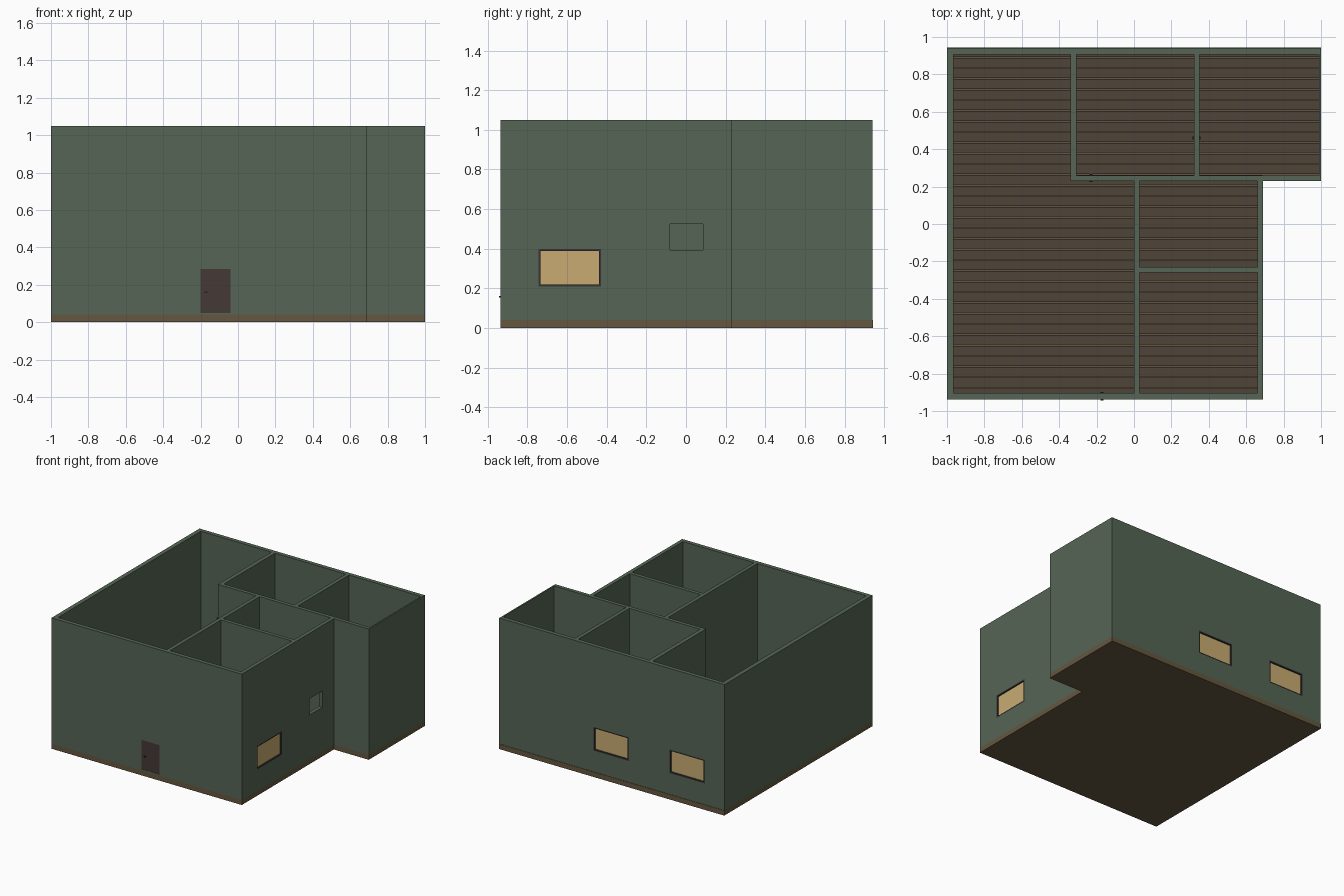
import bpy, bmesh

if "Cube" in bpy.data.objects:
    bpy.data.objects.remove(bpy.data.objects["Cube"])

Z0, Z1 = 0.04, 1.05      # wall bottom and top
F, B = -0.937, 0.94      # front and back faces


def mat(name, r, g, b):
    m = bpy.data.materials.new(name)
    m.diffuse_color = (r, g, b, 1)
    m.use_nodes = True
    m.node_tree.nodes["Principled BSDF"].inputs["Base Color"].default_value = m.diffuse_color
    return m


GREEN = mat("green_wall", 0.09, 0.13, 0.09)
BASE = mat("base_brown", 0.13, 0.095, 0.05)
PLANK = mat("plank_brown", 0.078, 0.058, 0.042)
GLASS = mat("warm_glass", 0.58, 0.41, 0.17)
FRAME = mat("dark_frame", 0.04, 0.036, 0.04)
DOOR = mat("door_brown", 0.058, 0.04, 0.037)
METAL = mat("handle_dark", 0.015, 0.015, 0.015)


def boxes(name, specs, material):
    """One object made of boxes given as (x0, x1, y0, y1, z0, z1)."""
    bm = bmesh.new()
    for s in specs:
        vs = bmesh.ops.create_cube(bm, size=1)["verts"]
        for v in vs:
            v.co = [s[2 * i] if v.co[i] < 0 else s[2 * i + 1] for i in range(3)]
    me = bpy.data.meshes.new(name)
    bm.to_mesh(me)
    bm.free()
    ob = bpy.data.objects.new(name, me)
    bpy.context.collection.objects.link(ob)
    if material:
        me.materials.append(material)
    return ob


def wall(name, x0, x1, y0, y1):
    return boxes(name, [(x0, x1, y0, y1, Z0, Z1)], GREEN)


def oriented(axis, a0, a1, d0, d1, z0, z1):
    """Box spanning a0..a1 along the wall and d0..d1 through it."""
    return (a0, a1, d0, d1, z0, z1) if axis == "x" else (d0, d1, a0, a1, z0, z1)


def cut(target, axis, a0, a1, d0, d1, z0, z1):
    c = boxes(target.name + "_cutter", [oriented(axis, a0, a1, d0 - .02, d1 + .02, z0, z1)], None)
    c.hide_render = True
    c.hide_viewport = True
    c.display_type = "WIRE"
    m = target.modifiers.new("opening", "BOOLEAN")
    m.operation, m.solver, m.object = "DIFFERENCE", "EXACT", c


def window(target, axis, a0, a1, d0, d1, z0=0.21, z1=0.40):
    cut(target, axis, a0, a1, d0, d1, z0, z1)
    t = 0.01
    parts = [(a0, a0 + t, z0, z1), (a1 - t, a1, z0, z1),
             (a0 + t, a1 - t, z0, z0 + t), (a0 + t, a1 - t, z1 - t, z1)]
    boxes("window_frame", [oriented(axis, p, q, d0, d1, r, s) for p, q, r, s in parts], FRAME)
    mid = (d0 + d1) / 2
    boxes("window_glass", [oriented(axis, a0 + t, a1 - t, mid - .004, mid + .004, z0 + t, z1 - t)], GLASS)


def door(target, axis, a0, d0, d1, z0=0.05, z1=0.285):
    a1 = a0 + 0.16
    cut(target, axis, a0, a1, d0, d1, z0, z1)
    boxes("door_panel", [oriented(axis, a0, a1, d0 + .002, d1 - .002, z0, z1)], DOOR)
    boxes("door_handle", [oriented(axis, a0 + .022, a0 + .038, p, q, .155, .163)
                          for p, q in ((d0 - .006, d0 + .003), (d1 - .003, d1 + .006))], METAL)


# L-shaped base slab
bm = bmesh.new()
outline = [(-1, F), (.69, F), (.69, .23), (1, .23), (1, B + .003), (-1, B + .003)]
face = bm.faces.new([bm.verts.new((x, y, 0)) for x, y in outline])
ext = bmesh.ops.extrude_face_region(bm, geom=[face])["geom"]
for v in ext:
    if isinstance(v, bmesh.types.BMVert):
        v.co.z = 0.04
bmesh.ops.recalc_face_normals(bm, faces=bm.faces)
me = bpy.data.meshes.new("base_slab")
bm.to_mesh(me)
bm.free()
me.materials.append(BASE)
bpy.context.collection.objects.link(bpy.data.objects.new("base_slab", me))

# floor planks with narrow gaps
planks = []
for i in range(33):
    top = 0.948 - 0.057 * i - 0.003
    y1, y0 = min(top, B - .002), max(top - 0.051, F + .002)
    planks.append((-.998, .995 if y0 > .23 else .688, y0, y1, .035, .05))
boxes("floor_planks", planks, PLANK)

# outer walls
wall("left_wall", -1, -.965, F, B)
front = wall("front_wall", -.965, .69, F, F + .033)
back = wall("back_wall", -.965, 1, B - .033, B)
right = wall("right_wall", .66, .69, F + .033, .23)
wall("back_right_wall", .988, 1, .26, B - .033)

# inner walls
middle = wall("middle_wall", -.34, 1, .23, .26)
wall("back_partition_left", -.34, -.307, .26, B - .033)
part = wall("back_partition_right", .32, .35, .26, B - .033)
wall("front_partition", 0, .03, F + .033, .23)
wall("cross_partition", .03, .66, -.26, -.23)

# windows, small vent opening and doors
window(right, "y", -.745, -.43, .66, .69)
cut(right, "y", -.08, .085, .66, .69, .395, .525)
window(back, "x", -.15, .165, B - .033, B)
window(back, "x", -.825, -.51, B - .033, B)
door(front, "x", -.20, F, F + .033)
door(middle, "x", -.26, .23, .26)
door(part, "y", .43, .32, .35)
